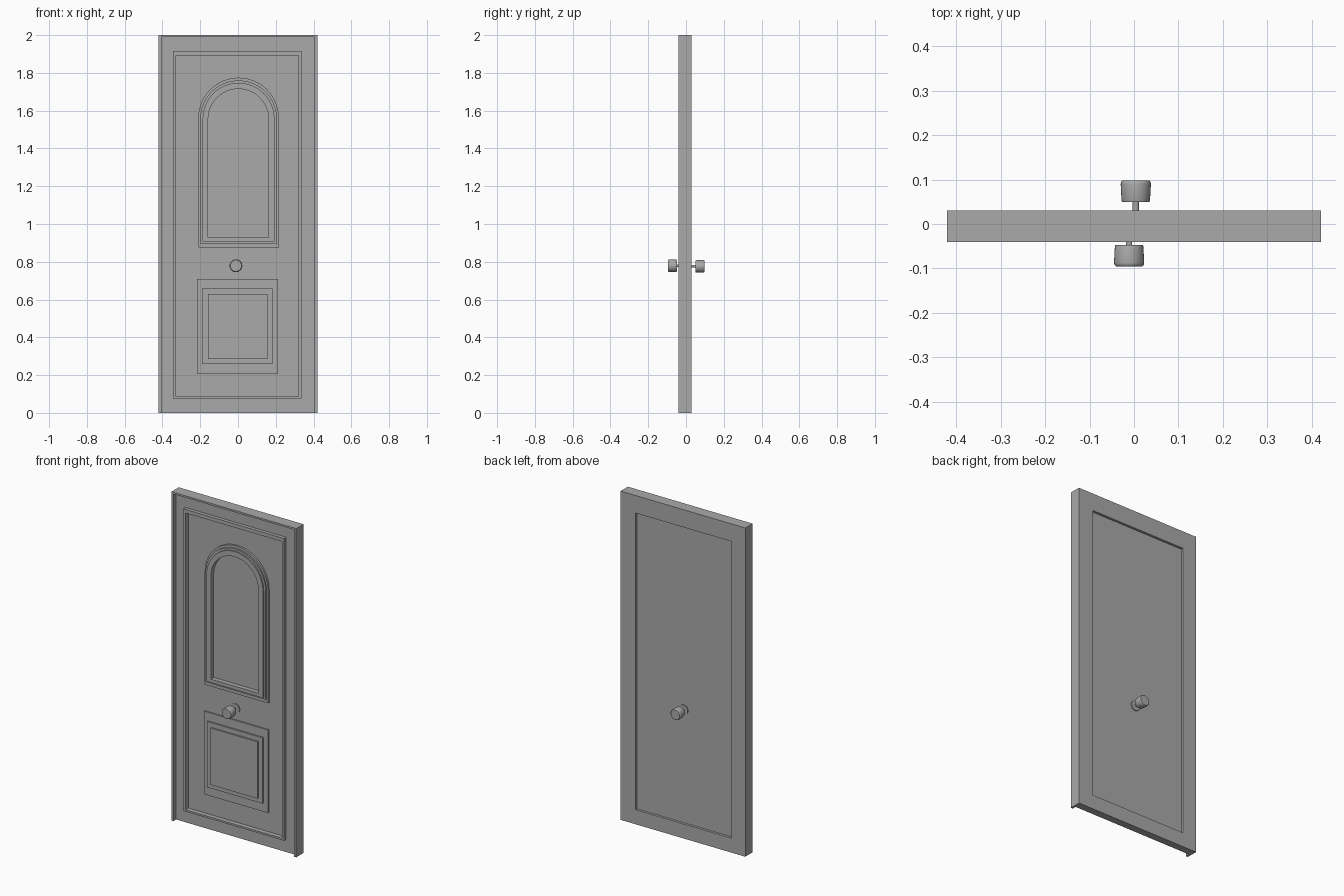
import bpy, bmesh, math

if "Cube" in bpy.data.objects:
    bpy.data.objects.remove(bpy.data.objects["Cube"], do_unlink=True)

grey = bpy.data.materials.new("plain grey")
grey.use_nodes = True
COL = (0.4, 0.4, 0.4, 1.0)
grey.diffuse_color = COL
grey.node_tree.nodes["Principled BSDF"].inputs["Base Color"].default_value = COL


def finish(name, bm, smooth=False):
    bmesh.ops.recalc_face_normals(bm, faces=bm.faces)
    me = bpy.data.meshes.new(name)
    bm.to_mesh(me)
    bm.free()
    me.materials.append(grey)
    ob = bpy.data.objects.new(name, me)
    bpy.context.collection.objects.link(ob)
    if smooth:
        bpy.ops.object.select_all(action='DESELECT')
        ob.select_set(True)
        bpy.context.view_layer.objects.active = ob
        bpy.ops.object.shade_smooth_by_angle(angle=math.radians(35))
    return ob


def rect(x0, x1, z0, z1):
    return [(x0, z0), (x1, z0), (x1, z1), (x0, z1)]


def arch(cx, r, z0, spring, n=24):
    pts = [(cx - r, z0), (cx + r, z0)]
    for i in range(n + 1):
        a = math.pi * i / n
        pts.append((cx + r * math.cos(a), spring + r * math.sin(a)))
    return pts


def plate(name, outline, front, back):
    """Solid slab: an x-z outline running from front to back in y."""
    bm = bmesh.new()
    f = [bm.verts.new((x, front, z)) for x, z in outline]
    b = [bm.verts.new((x, back, z)) for x, z in outline]
    bm.faces.new(f)
    bm.faces.new(b[::-1])
    n = len(f)
    for i in range(n):
        j = (i + 1) % n
        bm.faces.new((f[i], b[i], b[j], f[j]))
    return finish(name, bm)


def ring(name, outer, inner, front, back):
    """Slab with an opening; both outlines have the same point count."""
    bm = bmesh.new()
    loops = [[bm.verts.new((x, y, z)) for x, z in o]
             for o, y in ((outer, front), (inner, front), (inner, back), (outer, back))]
    n = len(outer)
    for k in range(4):
        a, b = loops[k], loops[(k + 1) % 4]
        for i in range(n):
            j = (i + 1) % n
            bm.faces.new((a[i], a[j], b[j], b[i]))
    return finish(name, bm)


def turned(name, cx, cz, profile, n=32):
    """Lathe a (y, radius) profile about the y direction."""
    bm = bmesh.new()
    loops = []
    for y, r in profile:
        loops.append([bm.verts.new((cx + r * math.cos(2 * math.pi * i / n), y,
                                    cz + r * math.sin(2 * math.pi * i / n))) for i in range(n)])
    for a, b in zip(loops, loops[1:]):
        for i in range(n):
            j = (i + 1) % n
            bm.faces.new((a[i], a[j], b[j], b[i]))
    bm.faces.new(loops[0])
    bm.faces.new(loops[-1][::-1])
    return finish(name, bm, True)


BASE, PANEL, PANEL_BACK, BACK = -0.015, -0.008, 0.015, 0.03

# Door frame, front lip and recessed panel
opening = rect(-0.328, 0.32, 0.088, 1.893)
ring("door_frame", rect(-0.42, 0.42, 0, 2), opening, BASE, BACK)
plate("front_lip", [(-0.42, 0), (-0.42, 2), (0.42, 2), (0.42, 0), (0.406, 0),
                    (0.406, 1.989), (-0.406, 1.989), (-0.406, 0)], -0.04, BASE)
plate("door_panel", rect(-0.33, 0.322, 0.086, 1.895), PANEL, PANEL_BACK)
ring("panel_moulding", rect(-0.343, 0.335, 0.077, 1.915), opening, -0.036, BASE)

# Stepped arched moulding around the upper panel
arch_inner = arch(0.002, 0.16, 0.928, 1.555)
for i, (r, z0, spring, front) in enumerate([(0.213, 0.875, 1.562, -0.02),
                                            (0.203, 0.897, 1.557, -0.028),
                                            (0.190, 0.907, 1.557, -0.036)]):
    ring("arch_moulding_%d" % (i + 1), arch(0.003, r, z0, spring), arch_inner, front, PANEL)

# Stepped lower panel
for i, (x0, x1, z0, z1, front) in enumerate([(-0.217, 0.213, 0.205, 0.71, -0.016),
                                             (-0.19, 0.183, 0.258, 0.658, -0.026),
                                             (-0.16, 0.155, 0.285, 0.63, -0.036)]):
    plate("lower_panel_%d" % (i + 1), rect(x0, x1, z0, z1), front, PANEL)

# Knobs on both sides, with stems and roses
for side, cx, cz, s, wall, start, end in (("front", -0.011, 0.779, -1, 0.008, 0.047, 0.095),
                                          ("back", 0.004, 0.776, 1, 0.015, 0.05, 0.098)):
    turned(side + "_knob", cx, cz, [(s * start, 0.031), (s * (start + 0.003), 0.032),
                                    (s * (end - 0.008), 0.034), (s * (end - 0.003), 0.033),
                                    (s * end, 0.030)])
    turned(side + "_stem", cx, cz, [(s * (wall - 0.002), 0.007), (s * (start + 0.002), 0.007)], 16)
    turned(side + "_rose", cx, cz, [(s * (wall - 0.002), 0.03), (s * (wall + 0.006), 0.03)])
